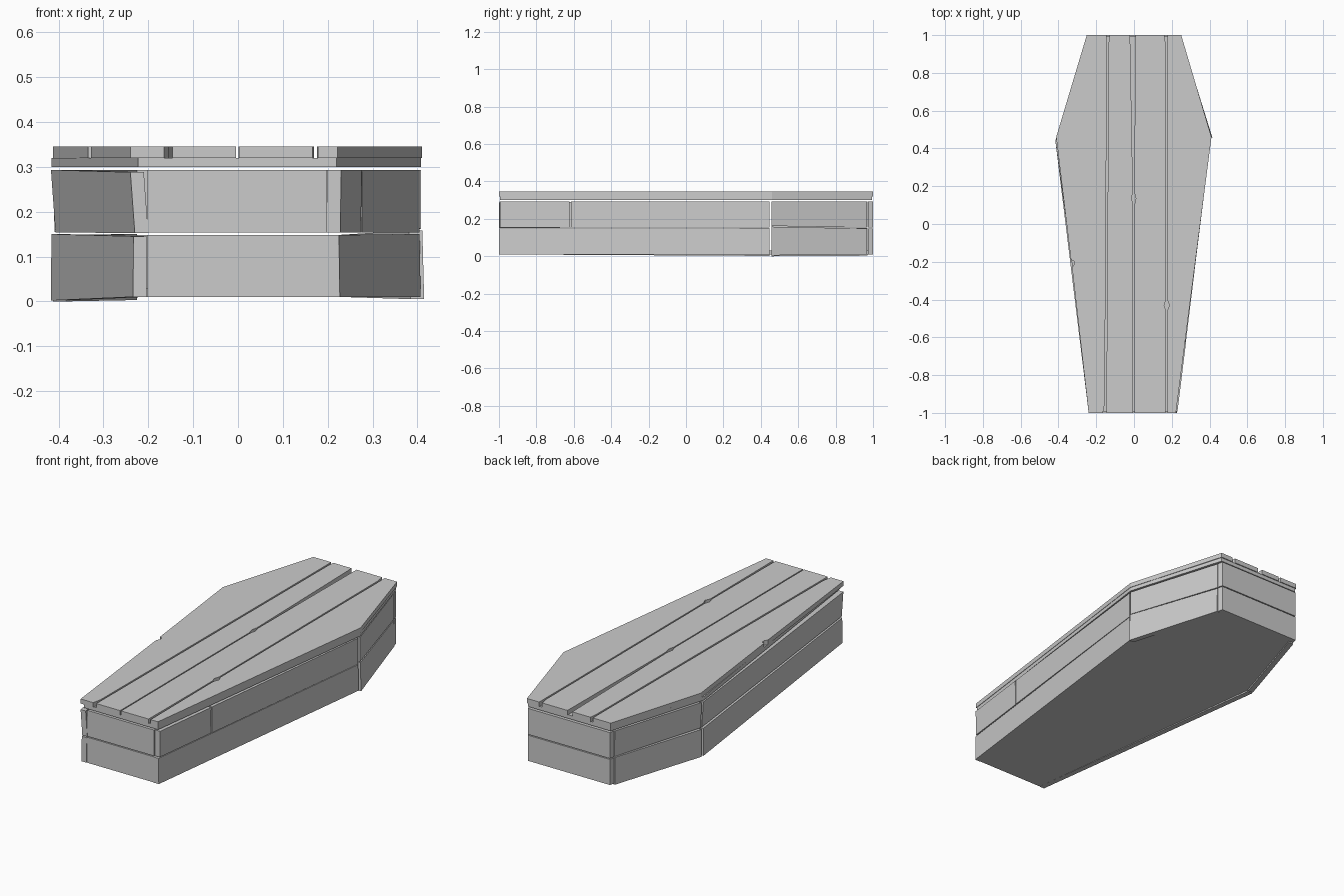
import bpy, bmesh


def make_mesh(name, bottom, top):
    """Solid between two matching rings of 3D points."""
    bm = bmesh.new()
    lo = [bm.verts.new(p) for p in bottom]
    hi = [bm.verts.new(p) for p in top]
    bm.faces.new(lo[::-1])
    bm.faces.new(hi)
    n = len(lo)
    for i in range(n):
        j = (i + 1) % n
        bm.faces.new((lo[i], lo[j], hi[j], hi[i]))
    bmesh.ops.recalc_face_normals(bm, faces=bm.faces)
    mesh = bpy.data.meshes.new(name)
    bm.to_mesh(mesh)
    bm.free()
    obj = bpy.data.objects.new(name, mesh)
    bpy.context.collection.objects.link(obj)
    return obj


def prism(name, outline, z0, z1):
    return make_mesh(name, [(x, y, z0) for x, y in outline],
                     [(x, y, z1) for x, y in outline])


def side_board(name, p, q, zp, zq, lean=0.0, thick=0.03):
    """Upright board from p to q; zp, zq are (bottom, top) heights at each end."""
    s = 1 if p[0] > 0 else -1

    def ring(k, dx):
        return [(p[0] - s * dx, p[1], zp[k]), (q[0] - s * dx, q[1], zq[k]),
                (q[0] - s * (dx + thick), q[1], zq[k]),
                (p[0] - s * (dx + thick), p[1], zp[k])]
    return make_mesh(name, ring(0, lean), ring(1, 0))


# Floor panel
prism("floor", [(-0.22, -0.99), (0.21, -0.99), (0.395, 0.455),
                (0.235, 0.985), (-0.235, 0.985), (-0.395, 0.455)], 0.01, 0.03)

# Left walls: long foot boards and short head boards, two rows
side_board("left_long_lower", (-0.233, -1), (-0.416, 0.447),
           (0.01, 0.145), (0.002, 0.15), -0.001)
side_board("left_long_upper", (-0.24, -1), (-0.417, 0.447),
           (0.152, 0.288), (0.154, 0.293), 0.01)
side_board("left_head_lower", (-0.413, 0.457), (-0.255, 0.97),
           (0.0, 0.148), (0.003, 0.15))
side_board("left_head_upper", (-0.413, 0.457), (-0.255, 0.97),
           (0.155, 0.293), (0.153, 0.293), 0.004)

# Right walls, the upper long board is split in two
side_board("right_long_lower", (0.225, -1), (0.405, 0.447),
           (0.01, 0.148), (0.01, 0.15), -0.002)
split_x = 0.23 + 0.175 * 0.38 / 1.447
side_board("right_foot_upper", (0.23, -0.993), (split_x, -0.622),
           (0.153, 0.293), (0.153, 0.293), 0.002)
side_board("right_long_upper", (split_x, -0.615), (0.405, 0.447),
           (0.153, 0.293), (0.153, 0.293))
side_board("right_head_lower", (0.411, 0.457), (0.252, 0.968),
           (0.005, 0.158), (0.01, 0.148), -0.004)
side_board("right_head_upper", (0.408, 0.457), (0.252, 0.968),
           (0.162, 0.293), (0.153, 0.293))

# Foot and head end boards
for row, z0, z1 in (("lower", 0.01, 0.148), ("upper", 0.153, 0.293)):
    prism("foot_" + row, [(-0.202, -0.998), (0.198, -0.998),
                          (0.198, -0.968), (-0.202, -0.968)], z0, z1)
    prism("head_" + row, [(-0.252, 0.972), (0.252, 0.972),
                          (0.245, 1), (-0.245, 1)], z0, z1)

# Lid backing panel
prism("lid_panel", [(-0.223, -0.995), (0.22, -0.995), (0.408, 0.46),
                    (0.247, 0.995), (-0.247, 0.995), (-0.416, 0.44)], 0.30, 0.32)

# Lid planks with uneven gaps, knots and an edge chip
planks = {
    "lid_plank_left": [(-0.25, 1), (-0.145, 1), (-0.143, 0.96), (-0.155, -0.95),
                       (-0.165, -1), (-0.24, -1), (-0.328, -0.23),
                       (-0.318, -0.215), (-0.318, -0.195), (-0.334, -0.19),
                       (-0.412, 0.46)],
    "lid_plank_mid_left": [(-0.13, 1), (-0.022, 1), (-0.02, 0.96), (-0.006, 0.17),
                           (-0.013, 0.135), (-0.004, 0.10), (-0.004, -1),
                           (-0.146, -1), (-0.146, -0.95), (-0.134, 0.96)],
    "lid_plank_mid_right": [(0.008, 1), (0.16, 1), (0.168, 0.95), (0.169, -0.40),
                            (0.16, -0.43), (0.169, -0.46), (0.166, -1),
                            (0.002, -1), (0.002, 0.10), (0.01, 0.135),
                            (0.001, 0.17)],
    "lid_plank_right": [(0.177, 1), (0.25, 1), (0.41, 0.46), (0.222, -1),
                        (0.178, -1), (0.176, -0.46), (0.188, -0.43),
                        (0.176, -0.40)],
}
for name, outline in planks.items():
    prism(name, outline, 0.32, 0.345)
